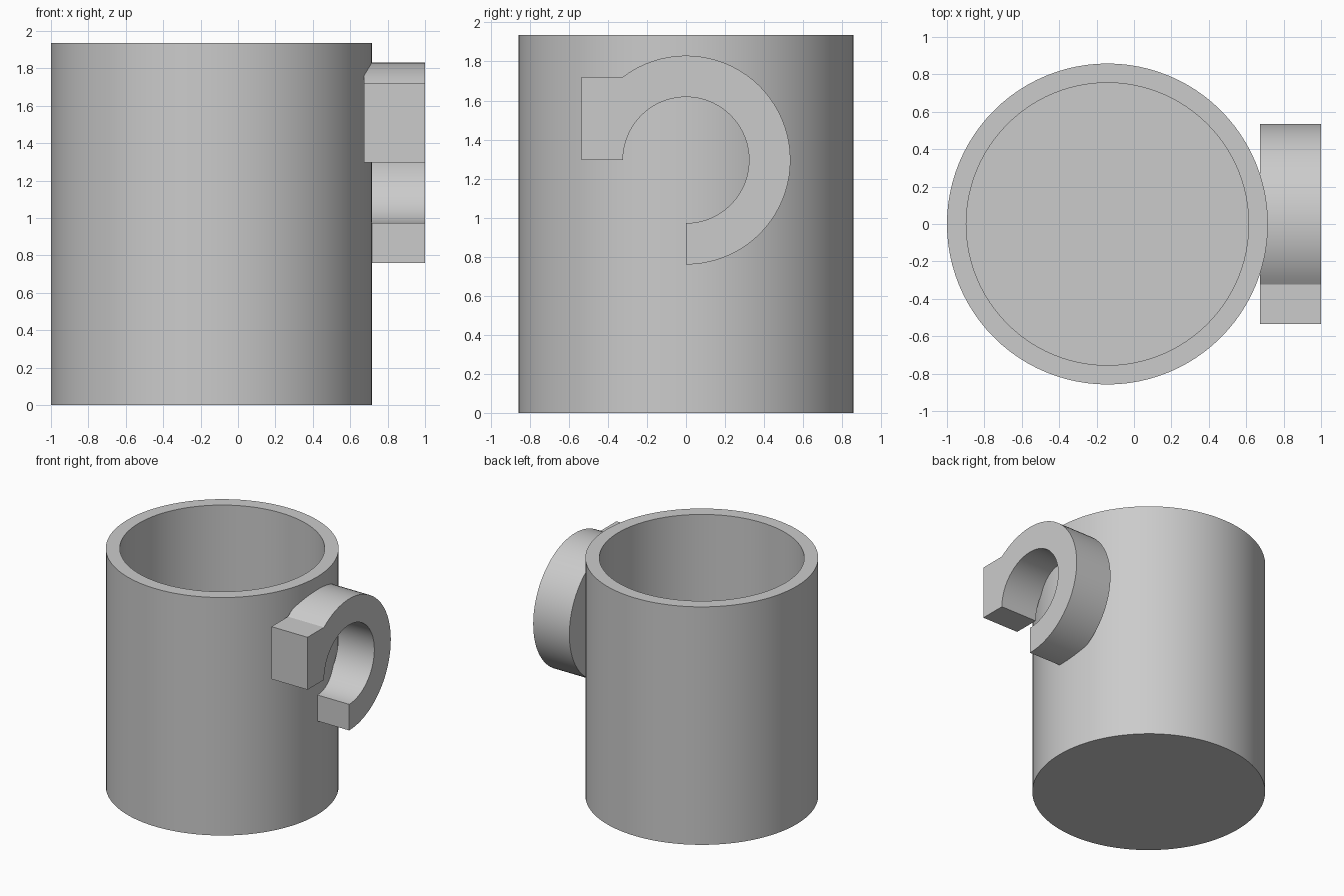
import bpy, bmesh
from math import sin, cos, pi, asin, sqrt

cube = bpy.data.objects.get("Cube")
if cube:
    bpy.data.objects.remove(cube, do_unlink=True)

grey = bpy.data.materials.new("plain grey")
grey.use_nodes = True
colour = (0.6, 0.6, 0.6, 1)
grey.diffuse_color = colour
grey.node_tree.nodes["Principled BSDF"].inputs["Base Color"].default_value = colour


def finish(name, bm):
    bmesh.ops.recalc_face_normals(bm, faces=bm.faces)
    mesh = bpy.data.meshes.new(name)
    bm.to_mesh(mesh)
    bm.free()
    mesh.materials.append(grey)
    obj = bpy.data.objects.new(name, mesh)
    bpy.context.collection.objects.link(obj)
    bpy.ops.object.select_all(action="DESELECT")
    obj.select_set(True)
    bpy.context.view_layer.objects.active = obj
    bpy.ops.object.shade_smooth_by_angle(angle=pi / 6)
    return obj


def arc(radius, start, end, steps):
    angles = [start + (end - start) * i / steps for i in range(steps + 1)]
    return [(radius * cos(a), radius * sin(a)) for a in angles]


# Cup: wall profile turned into rings, capped by the base and the inner floor
SIDES = 96
height, outer, inner, floor = 1.935, 0.858, 0.755, 0.105
bm = bmesh.new()
rings = []
for r, z in ((outer, 0), (outer, height), (inner, height), (inner, floor)):
    rings.append([bm.verts.new((x, y, z)) for x, y in arc(r, 0, 2 * pi, SIDES)[:-1]])
for low, high in zip(rings, rings[1:]):
    for i in range(SIDES):
        j = (i + 1) % SIDES
        bm.faces.new((low[i], low[j], high[j], high[i]))
bm.faces.new(rings[0])
bm.faces.new(rings[-1])
cup = finish("cup", bm)
cup.location.x = -0.142

# Handle: open hook with a square block at its upper end, extruded along x
big, small = 0.535, 0.323
rise = sqrt(big ** 2 - small ** 2)
profile = arc(big, -pi / 2, pi - asin(rise / big), 48)
profile += [(-big, rise), (-big, 0)]
profile += arc(small, pi, -pi / 2, 56)
bm = bmesh.new()
face = bm.faces.new([bm.verts.new((0.675, y, z)) for y, z in profile])
swept = bmesh.ops.extrude_face_region(bm, geom=[face])["geom"]
bmesh.ops.translate(bm, vec=(0.325, 0, 0),
                    verts=[v for v in swept if isinstance(v, bmesh.types.BMVert)])
handle = finish("handle", bm)
handle.location.z = 1.295
